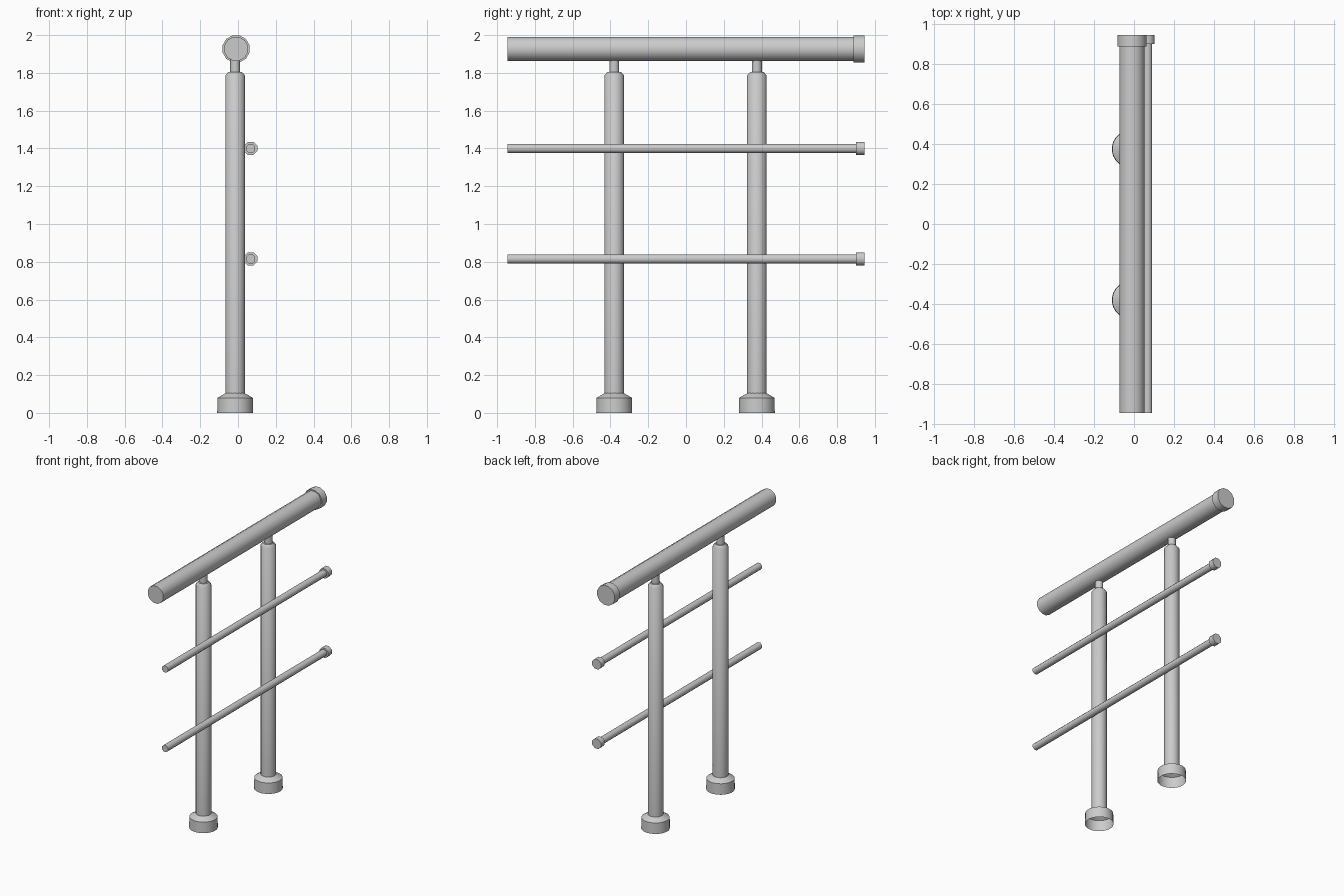
import bpy
import math

cube = bpy.data.objects.get("Cube")
if cube:
    bpy.data.objects.remove(cube, do_unlink=True)

steel = bpy.data.materials.new("brushed grey")
steel.use_nodes = True
GREY = (0.6, 0.6, 0.6, 1)
steel.diffuse_color = GREY
steel.node_tree.nodes["Principled BSDF"].inputs["Base Color"].default_value = GREY


def lathe(name, profile, sides, location, along_y=False, cap_start=True, cap_end=True):
    """Revolve (radius, height) pairs about z, or lay the axis along y."""
    verts, faces = [], []
    for radius, height in profile:
        for i in range(sides):
            a = 2 * math.pi * (i + 0.5) / sides
            u, v = radius * math.cos(a), radius * math.sin(a)
            verts.append((u, height, -v) if along_y else (u, v, height))
    for ring in range(len(profile) - 1):
        for i in range(sides):
            j = (i + 1) % sides
            lo, hi = ring * sides, (ring + 1) * sides
            faces.append((lo + i, lo + j, hi + j, hi + i))
    if cap_start:
        faces.append(tuple(reversed(range(sides))))
    if cap_end:
        top = (len(profile) - 1) * sides
        faces.append(tuple(range(top, top + sides)))
    mesh = bpy.data.meshes.new(name)
    mesh.from_pydata(verts, [], faces)
    mesh.materials.append(steel)
    obj = bpy.data.objects.new(name, mesh)
    obj.location = location
    bpy.context.collection.objects.link(obj)
    bpy.ops.object.select_all(action='DESELECT')
    obj.select_set(True)
    bpy.context.view_layer.objects.active = obj
    bpy.ops.object.shade_smooth_by_angle(angle=math.radians(40 if sides > 8 else 50))
    return obj


# Upright posts, each with a hollow floor flange and a neck under the handrail
POST_X = -0.015
for label, y in (("front", -0.38), ("back", 0.375)):
    lathe(label + "_floor_flange", [(0.096, 0), (0.094, 0.08), (0.05, 0.105)], 24,
          (POST_X, y, 0), cap_start=False, cap_end=False)
    lathe(label + "_post", [(0.052, 0.1), (0.052, 1.787), (0.036, 1.806)], 16,
          (POST_X, y, 0))
    lathe(label + "_neck", [(0.027, 1.8), (0.027, 1.885)], 12, (POST_X, y, 0))


# Horizontal rails with an end cap at the back
def rail(name, x, z, radius, cap_radius, cap_start, sides):
    lathe(name, [(radius, -0.945), (radius, 0.93)], sides, (x, 0, z), along_y=True)
    lathe(name + "_end_cap", [(cap_radius, cap_start), (cap_radius, 0.945)], sides,
          (x, 0, z), along_y=True)


rail("handrail", -0.01, 1.927, 0.065, 0.074, 0.887, 12)
rail("upper_bar", 0.067, 1.4, 0.026, 0.038, 0.9, 8)
rail("lower_bar", 0.067, 0.815, 0.026, 0.038, 0.9, 8)
